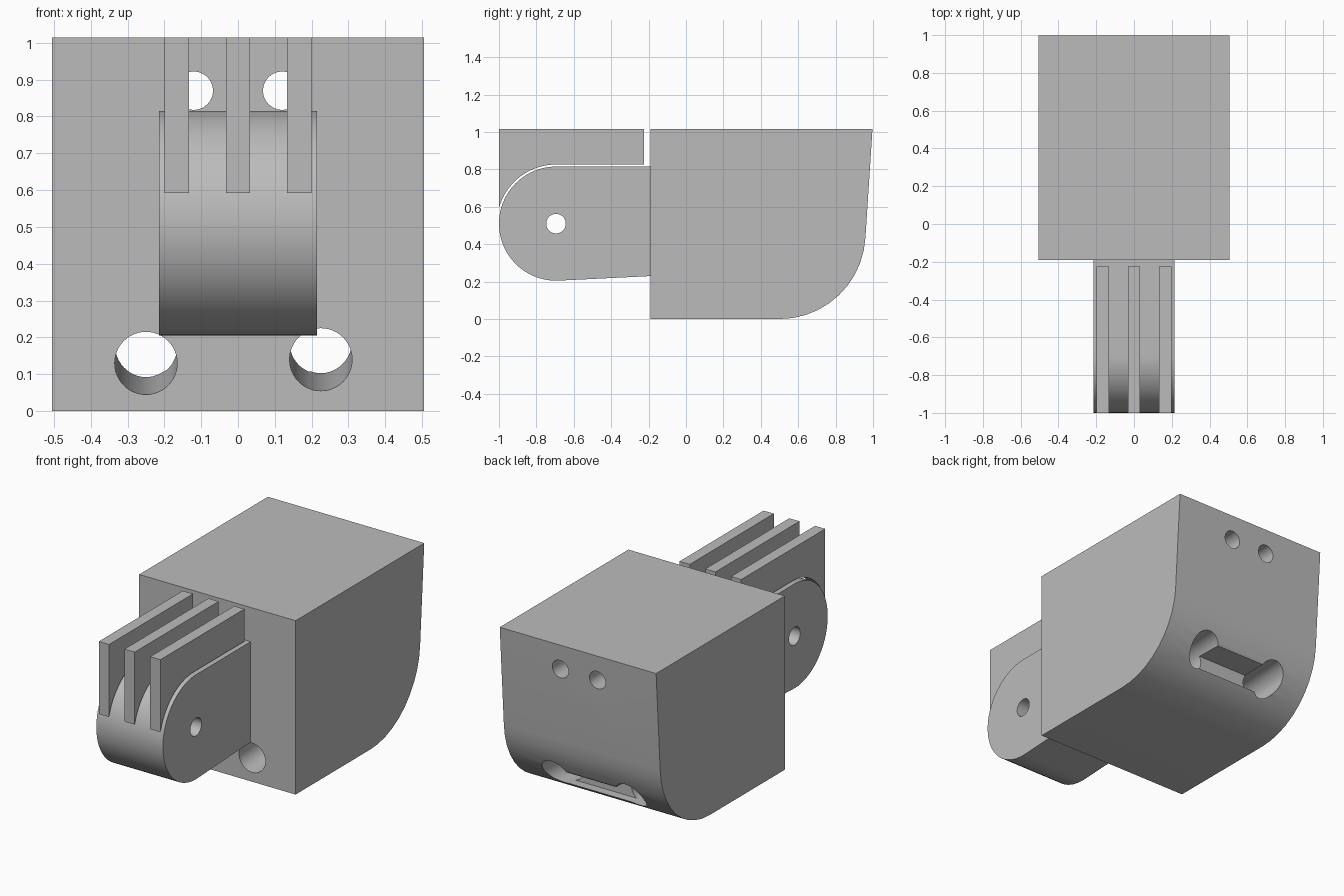
import bpy
import bmesh
from math import radians, cos, sin

cube = bpy.data.objects.get("Cube")
if cube:
    bpy.data.objects.remove(cube, do_unlink=True)

grey = bpy.data.materials.new("plain grey")
grey.use_nodes = True
colour = (0.5, 0.5, 0.5, 1)
grey.diffuse_color = colour
grey.node_tree.nodes["Principled BSDF"].inputs["Base Color"].default_value = colour


def arc(cy, cz, r, start, end, steps):
    """Points of an arc in the side plane, angles in degrees."""
    angles = [radians(start + (end - start) * i / steps) for i in range(steps + 1)]
    return [(cy + r * cos(a), cz + r * sin(a)) for a in angles]


def extrude_side(name, profile, x0, x1):
    """Solid from a (y, z) side profile, stretched from x0 to x1."""
    bm = bmesh.new()
    face = bm.faces.new([bm.verts.new((x0, y, z)) for y, z in profile])
    new = bmesh.ops.extrude_face_region(bm, geom=[face])["geom"]
    verts = [v for v in new if isinstance(v, bmesh.types.BMVert)]
    bmesh.ops.translate(bm, verts=verts, vec=(x1 - x0, 0, 0))
    bmesh.ops.recalc_face_normals(bm, faces=bm.faces)
    mesh = bpy.data.meshes.new(name)
    bm.to_mesh(mesh)
    bm.free()
    mesh.materials.append(grey)
    obj = bpy.data.objects.new(name, mesh)
    bpy.context.collection.objects.link(obj)
    return obj


def activate(obj):
    bpy.ops.object.select_all(action="DESELECT")
    obj.select_set(True)
    bpy.context.view_layer.objects.active = obj


def cut(obj, cutter):
    """Subtract the cutter and discard it."""
    cutter.hide_render = True
    mod = obj.modifiers.new("cut", "BOOLEAN")
    mod.operation = "DIFFERENCE"
    mod.solver = "EXACT"
    mod.object = cutter
    activate(obj)
    bpy.ops.object.modifier_apply(modifier=mod.name)
    bpy.data.objects.remove(cutter, do_unlink=True)


def rod(radius, location, rotation):
    bpy.ops.mesh.primitive_cylinder_add(vertices=48, radius=radius, depth=4,
                                        location=location, rotation=rotation)
    rod_obj = bpy.context.object
    rod_obj.data.materials.append(grey)
    return rod_obj


def smooth(obj, angle):
    activate(obj)
    bpy.ops.object.shade_smooth_by_angle(angle=radians(angle))


# Main block with its rounded lower back edge
body = extrude_side("body_block",
                    [(-0.19, 1.015), (-0.19, 0)]
                    + arc(0.5, 0.46, 0.46, -90, -3, 10)
                    + [(0.997, 1.015)], -0.505, 0.505)

# Straight upper holes
for x in (-0.12, 0.12):
    cut(body, rod(0.052, (x, 0, 0.87), (radians(-90), 0, 0)))

# Lower holes, rising gently to the back
for x, z in ((-0.25, 0.13), (0.225, 0.14)):
    cut(body, rod(0.085, (x, -0.19, z), (radians(-87.2), 0, 0)))

# Back slot joining the lower holes
cut(body, extrude_side("slot_cutter",
                       [(0.74, 0.107), (1.2, 0.107), (1.2, 0.225), (0.74, 0.225)],
                       -0.25, 0.225))
smooth(body, 25)

# Rounded front arm with a cross pin hole
arm = extrude_side("front_arm",
                   [(-0.18, 0.815)] + arc(-0.695, 0.51, 0.305, 90, 273, 40)
                   + [(-0.18, 0.23)], -0.215, 0.215)
cut(arm, rod(0.052, (0, -0.695, 0.51), (0, radians(90), 0)))
smooth(arm, 30)

# Three thin fins floating just above the arm
fin_profile = ([(-0.225, 1.015), (-1, 1.015)]
               + arc(-0.695, 0.51, 0.316, 165, 90, 20) + [(-0.225, 0.826)])
for side, x in (("right", -0.166), ("middle", 0), ("left", 0.166)):
    fin = extrude_side(side + "_fin", fin_profile, x - 0.033, x + 0.033)
    smooth(fin, 30)
